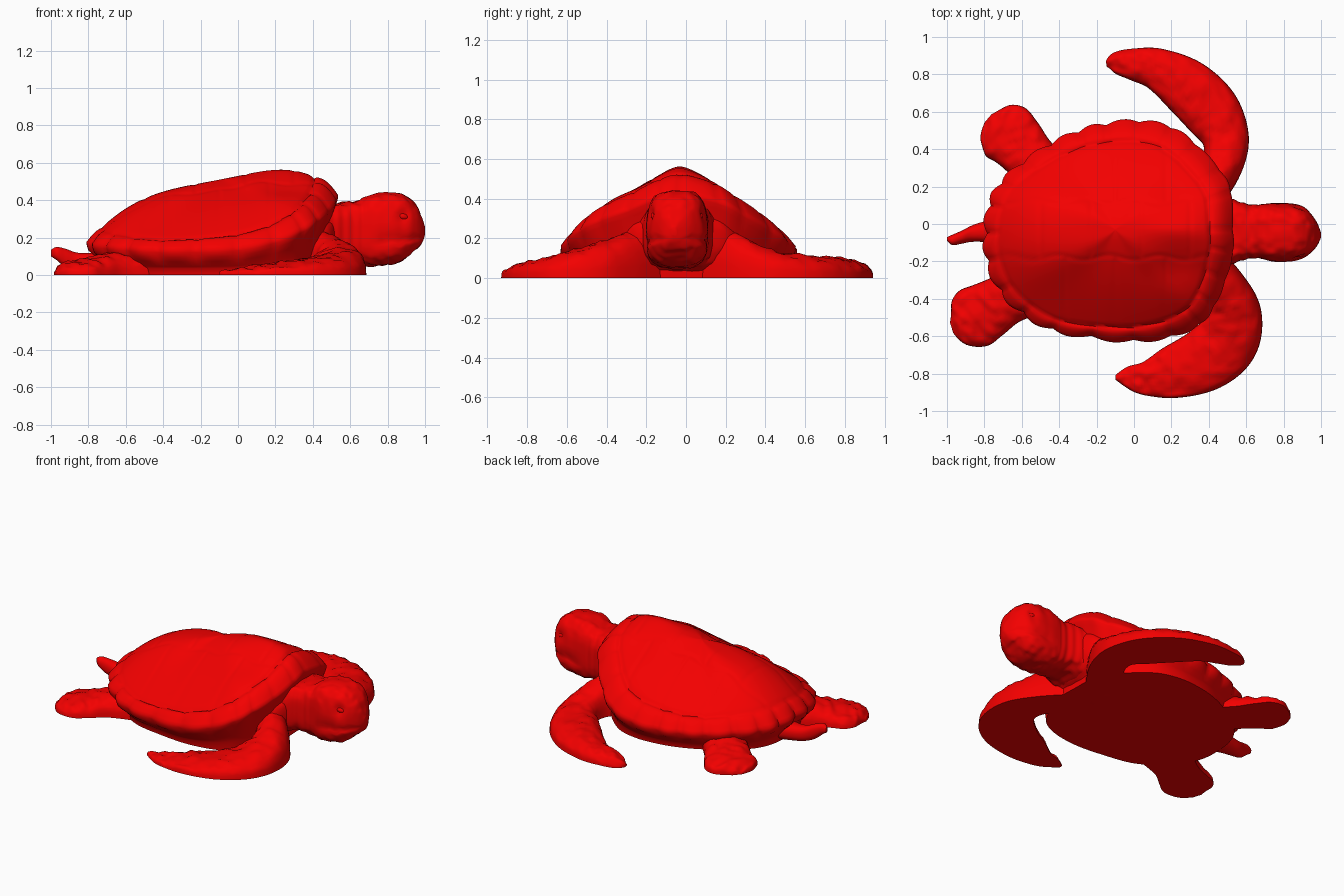
import bpy, math
from mathutils import Vector, noise

if "Cube" in bpy.data.objects:
    bpy.data.objects.remove(bpy.data.objects["Cube"])

red = bpy.data.materials.new("red")
red.diffuse_color = (0.9, 0.0, 0.0, 1)
red.use_nodes = True
red.node_tree.nodes["Principled BSDF"].inputs["Base Color"].default_value = red.diffuse_color


def spline(pts, n, closed=False):
    """Catmull-Rom sampling of tuples of any length."""
    out, m = [], len(pts)
    for i in range(m if closed else m - 1):
        k = [(i + j) % m if closed else min(max(i + j, 0), m - 1) for j in (-1, 0, 1, 2)]
        a, b, c, d = (pts[q] for q in k)
        for s in range(n):
            t = s / n
            out.append([0.5 * (2 * q + (r - p) * t + (2 * p - 5 * q + 4 * r - w) * t * t
                               + (3 * q - p - 3 * r + w) * t ** 3)
                        for p, q, r, w in zip(a, b, c, d)])
    if not closed:
        out.append(list(pts[-1]))
    return out


def loft(name, rings, bump=0.0):
    """Skin closed rings of equal size into a capped smooth mesh."""
    n = len(rings[0])
    verts = [Vector(p) for r in rings for p in r]
    for v in verts:
        if bump and v.z > 0.005:
            v.z += bump * noise.noise(v * 22)
        v.z = max(v.z, 0)
    faces = [(i * n + j, i * n + (j + 1) % n, (i + 1) * n + (j + 1) % n, (i + 1) * n + j)
             for i in range(len(rings) - 1) for j in range(n)]
    faces += [tuple(range(n))[::-1], tuple(range(len(verts) - n, len(verts)))]
    me = bpy.data.meshes.new(name)
    me.from_pydata(verts, [], faces)
    ob = bpy.data.objects.new(name, me)
    bpy.context.collection.objects.link(ob)
    finish(ob)
    return ob


def finish(ob):
    ob.data.materials.append(red)
    bpy.ops.object.select_all(action='DESELECT')
    ob.select_set(True)
    bpy.context.view_layer.objects.active = ob
    bpy.ops.object.mode_set(mode='EDIT')
    bpy.ops.mesh.select_all(action='SELECT')
    bpy.ops.mesh.normals_make_consistent(inside=False)
    bpy.ops.object.mode_set(mode='OBJECT')
    bpy.ops.object.shade_smooth_by_angle(angle=math.radians(50))


# Shell and belly: rim outline (x, y, z), domed inward and closed below
rim = [(.53, -.03, .43), (.52, .17, .39), (.46, .29, .33), (.33, .43, .25), (.2, .52, .185),
       (.03, .555, .15), (-.15, .54, .14), (-.3, .5, .14), (-.45, .43, .14), (-.6, .33, .15),
       (-.72, .22, .16), (-.78, .1, .17), (-.8, -.05, .18), (-.79, -.2, .17), (-.72, -.36, .16),
       (-.6, -.48, .15), (-.44, -.57, .14), (-.23, -.61, .14), (0, -.63, .15), (.2, -.605, .19),
       (.35, -.54, .25), (.43, -.44, .30), (.49, -.3, .35), (.53, -.15, .41)]
edge = spline(rim, 8, True)
CX, CY = -.1, -.03


def dip(d, s=.012):
    return math.exp(-(d / s) ** 2)


def shell_point(r, i):
    ex, ey, ez = edge[i]
    dx, dy = ex - CX, ey - CY
    c, s = dx / math.hypot(dx, dy), dy / math.hypot(dx, dy)
    scallop = 1 + .035 * (abs(math.sin(math.pi * i / 8)) - .6) * max(0, (r - .88) / .12) * (1 - .8 * max(c, 0))
    x, y = CX + dx * r * scallop, CY + dy * r * scallop
    top = .508 + .17 * (x - CX)
    z = ez + (top - ez) * (1 - r ** (1.42 + (2.4 if c < 0 else 2.1) * abs(c) ** 5))
    # keel, highest towards the front
    z += .015 * dip(y - CY, .07) * dip(x - .22, .22) - .035 * dip(abs(y - CY) - .2, .12) * dip(x - .22, .16)
    g = .845 - .045 * c - .03 * s                     # groove between dome and border
    back = 1 - .5 * max(0, -c)
    z -= .009 * dip(r - g, .016) * back
    if r > g:                                         # swollen border plates
        z += .017 * math.sin(math.pi * (r - g) / (1 - g)) * back
        z -= .007 * dip(math.sin(math.pi * i / 8), .3)
    else:                                             # plate seams
        v = abs(y - CY)
        w = .15 + .012 * math.cos(x * 2 * math.pi / .27)
        xs = (-.5, -.23, .04, .30) if v < w else (-.37, -.1, .17)
        z -= .004 * max([dip(v - w)] + [dip(x - q) for q in xs])
    return (x, y, z)


N = len(edge)
rings = [[shell_point(max(k, .15) / 56, i) for i in range(N)] for k in range(57)]
for f, h, drop in ((.997, 1, .02), (.985, 1, .045), (.95, .8, .04), (.91, .5, .025), (.89, .25, 0), (.88, 0, 0)):
    rings.append([(CX + (p[0] - CX) * f, CY + (p[1] - CY) * f, e[2] * h - drop)
                  for p, e in zip(rings[56] if h == 1 else edge, edge)])
loft("shell", rings)


# Flippers: centre line stations (x, y, half width, height), flat underneath
def flipper(name, stations):
    path, rings, n = spline(stations, 8), [], 40
    for i, (x, y, w, h) in enumerate(path):
        a, b = path[max(i - 1, 0)], path[min(i + 1, len(path) - 1)]
        t = Vector((b[0] - a[0], b[1] - a[1])).normalized()
        ring = []
        for j in range(n):
            q = 2 * math.pi * j / n
            u, s = w * math.cos(q), math.sin(q)
            ring.append((x - t.y * u, y + t.x * u, h * s ** .7 if s > 0 else 0))
        rings.append(ring)
    loft(name, rings, .014)


flipper("front_flipper_left", [(.34, .13, .12, .30), (.46, .29, .11, .21), (.49, .45, .125, .135),
                               (.415, .60, .155, .115), (.28, .735, .15, .105), (.13, .825, .115, .085),
                               (0, .853, .087, .07), (-.1, .862, .058, .05), (-.148, .855, .015, .02)])
flipper("front_flipper_right", [(.34, -.18, .12, .30), (.48, -.32, .11, .22), (.54, -.47, .14, .17),
                                (.50, -.62, .17, .12), (.38, -.725, .17, .09), (.2, -.795, .14, .065),
                                (.07, -.825, .095, .045), (-.03, -.82, .06, .03), (-.1, -.82, .012, .015)])
flipper("back_flipper_left", [(-.47, .26, .14, .13), (-.56, .36, .14, .11), (-.63, .44, .155, .09),
                              (-.69, .495, .165, .075), (-.75, .54, .115, .055), (-.78, .565, .03, .025)])
flipper("back_flipper_right", [(-.55, -.33, .16, .14), (-.68, -.40, .14, .12), (-.78, -.46, .155, .095),
                               (-.86, -.505, .165, .08), (-.93, -.54, .12, .06), (-.975, -.555, .03, .025)])


# Head, neck, chest and tail: sections along x (x, centre y, half width, low z, high z)
def body(name, stations, power, head=False, bump=0.0):
    rings, n = [], 64
    for x, yc, w, lo, hi in spline(stations, 9):
        ring = []
        for j in range(n):
            q = 2 * math.pi * (j + .5) / n
            c, s = math.cos(q), math.sin(q)
            u = math.copysign(abs(c) ** power, c)
            v = math.copysign(abs(s) ** power, s)
            z = (lo + hi) / 2 + v * (hi - lo) / 2
            if head and x > .7:                       # mouth line, eye sockets, narrower crown
                fade = min(1, (x - .7) / .08)
                u *= 1 - .1 * dip(z - .19 + .1 * (.9 - x), .016) * fade
                u *= 1 - .13 * dip(math.hypot(x - .885, z - .315), .035)
                u *= 1 - .12 * max(0, v) * fade
            if head and x < .68:                      # neck wrinkles
                u *= 1 + .015 * math.sin(x * 120)
            ring.append((x, yc + u * w, z))
        rings.append(ring)
    loft(name, rings, bump)


body("head_and_neck", [(.28, -.04, .25, 0, .32), (.42, -.04, .22, .03, .36), (.54, -.04, .168, .07, .385),
                       (.62, -.04, .145, .065, .39), (.68, -.04, .146, .052, .415), (.75, -.045, .157, .05, .438),
                       (.85, -.045, .154, .065, .437), (.91, -.045, .135, .1, .412), (.95, -.05, .1, .135, .375),
                       (.98, -.055, .06, .165, .315), (1.0, -.06, .012, .215, .255)], .6, True, .012)
body("chest", [(.15, -.03, .38, 0, .25), (.3, -.03, .36, 0, .3), (.42, -.03, .3, .02, .33),
               (.49, -.03, .24, .06, .33), (.53, -.03, .15, .12, .3)], .8, bump=.01)
body("tail", [(-.68, -.04, .09, 0, .14), (-.78, -.04, .06, .01, .12), (-.86, -.05, .045, .02, .12),
              (-.92, -.07, .035, .04, .14), (-.97, -.085, .028, .08, .15), (-1.0, -.08, .01, .1, .135)], .9)

# Heavy-lidded eyes
for side in (-1, 1):
    bpy.ops.mesh.primitive_uv_sphere_add(segments=24, ring_count=16, radius=1,
                                         location=(.882, -.046 + side * .106, .312))
    eye = bpy.context.object
    eye.name = "eye_left" if side > 0 else "eye_right"
    eye.scale = (.034, .024, .02)
    eye.rotation_euler = (0, .25, -.3 * side)
    finish(eye)
